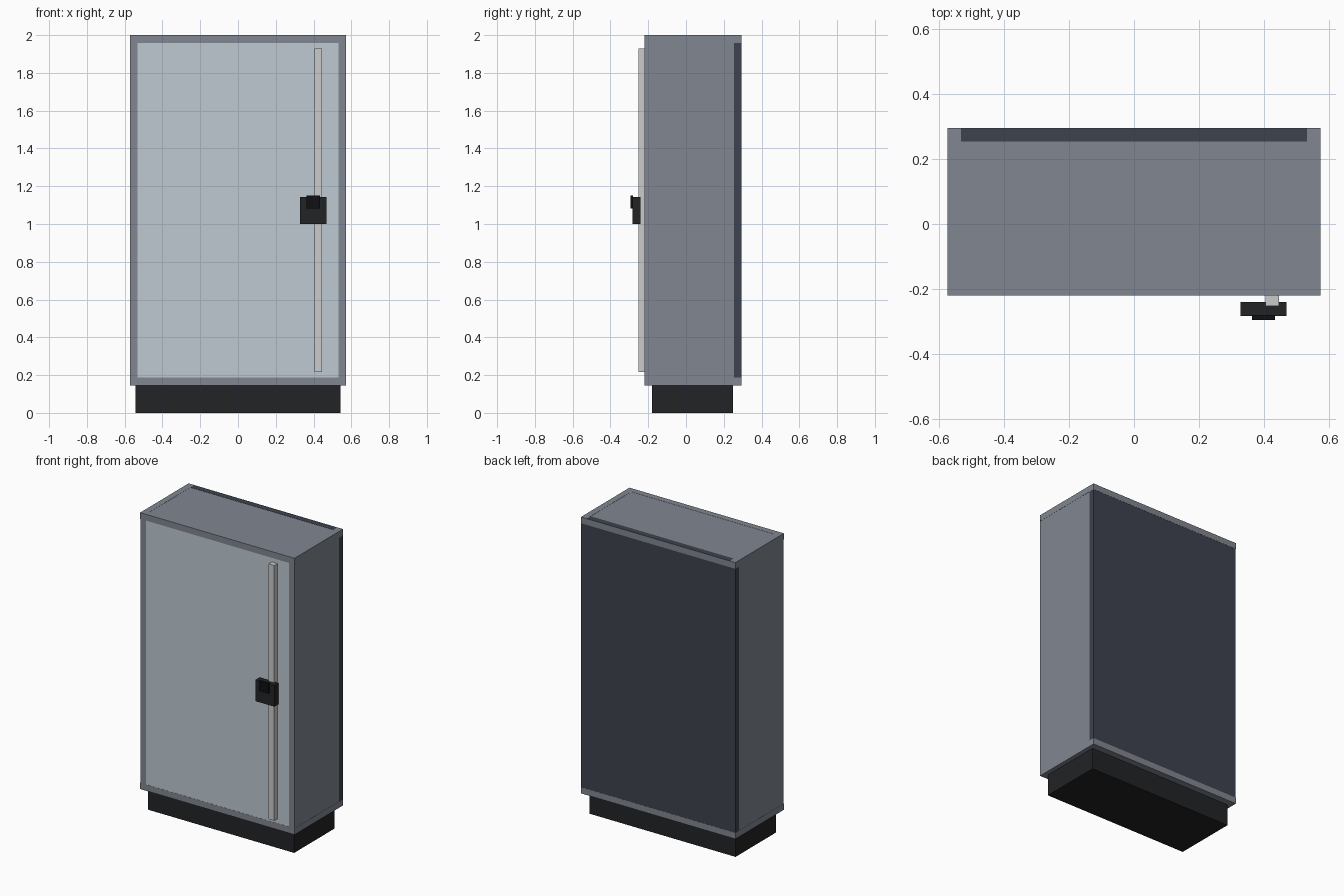
import bpy

if "Cube" in bpy.data.objects:
    bpy.data.objects.remove(bpy.data.objects["Cube"])


def paint(name, rgb):
    m = bpy.data.materials.new(name)
    m.diffuse_color = (*rgb, 1)
    m.use_nodes = True
    m.node_tree.nodes["Principled BSDF"].inputs["Base Color"].default_value = m.diffuse_color
    return m


GREY = paint("grey_steel", (0.22, 0.24, 0.28))
DARK = paint("dark_panel", (0.047, 0.055, 0.075))
PALE = paint("pale_door", (0.52, 0.59, 0.64))
METAL = paint("light_metal", (0.57, 0.57, 0.58))
BLACK = paint("black", (0.016, 0.017, 0.019))
JET = paint("jet_black", (0.005, 0.005, 0.006))


def box(name, x, y, z, mat):
    """Axis-aligned box from (min, max) ranges."""
    bpy.ops.mesh.primitive_cube_add(size=1)
    ob = bpy.context.object
    ob.name = name
    ob.location = [(a + b) / 2 for a, b in (x, y, z)]
    ob.scale = [b - a for a, b in (x, y, z)]
    bpy.ops.object.transform_apply(location=True, rotation=False, scale=True)
    ob.data.materials.append(mat)
    return ob


W, F, B = 0.573, -0.219, 0.295      # half width, front, back
LO, HI, T = 0.145, 2.0, 0.042       # cabinet bottom, top, frame thickness
E = 0.001                           # tiny step between flush panels

# Plinth
box("plinth", (-0.543, 0.543), (-0.18, 0.25), (0, LO), BLACK)

# Frame rails at top and bottom
for tag, z in (("bottom", (LO, LO + T)), ("top", (HI - T, HI))):
    box(f"{tag}_front_rail", (-W + T, W - T), (F, F + T), z, GREY)
    for side, x in (("left", (-W, -W + T)), ("right", (W - T, W))):
        box(f"{tag}_{side}_rail", x, (F, B), z, GREY)
box("bottom_back_rail", (-W + T, W - T), (B - T, B), (LO, LO + T), GREY)
box("top_back_rail", (-W + T, W - T), (B - T, B), (HI - T, HI - E), GREY)
box("back_top_cap", (-W + T, W - T), (B - T, B - E), (HI - E, HI), DARK)

# Frame posts and side panels
for side, s in (("left", -1), ("right", 1)):
    def span(a, b):
        return tuple(sorted((s * a, s * b)))
    box(f"{side}_front_post", span(W - T, W - E), (F, F + T), (LO + T, HI - T), GREY)
    box(f"{side}_side_panel", span(W - T, W - E), (F + T, B - T), (LO + T, HI - T), GREY)

# Back, top and bottom panels
box("back_panel", (-W + E, W - E), (B - T, B - E), (LO + T, HI - T), DARK)
box("top_panel", (-W + T, W - T), (F + T, B - T), (HI - T, HI - E), GREY)
box("bottom_panel", (-W + T, W - T), (F + T, B - T), (LO + E, LO + T), GREY)

# Door, handle bar and lock
box("door", (-W + T, W - T), (F + E, F + T), (LO + T, HI - T), PALE)
box("handle_bar", (0.404, 0.445), (-0.252, F + 0.005), (0.217, 1.93), METAL)
box("lock_body", (0.327, 0.468), (-0.282, -0.24), (1.0, 1.143), BLACK)
box("lock_knob", (0.362, 0.433), (-0.295, -0.28), (1.083, 1.15), JET)
